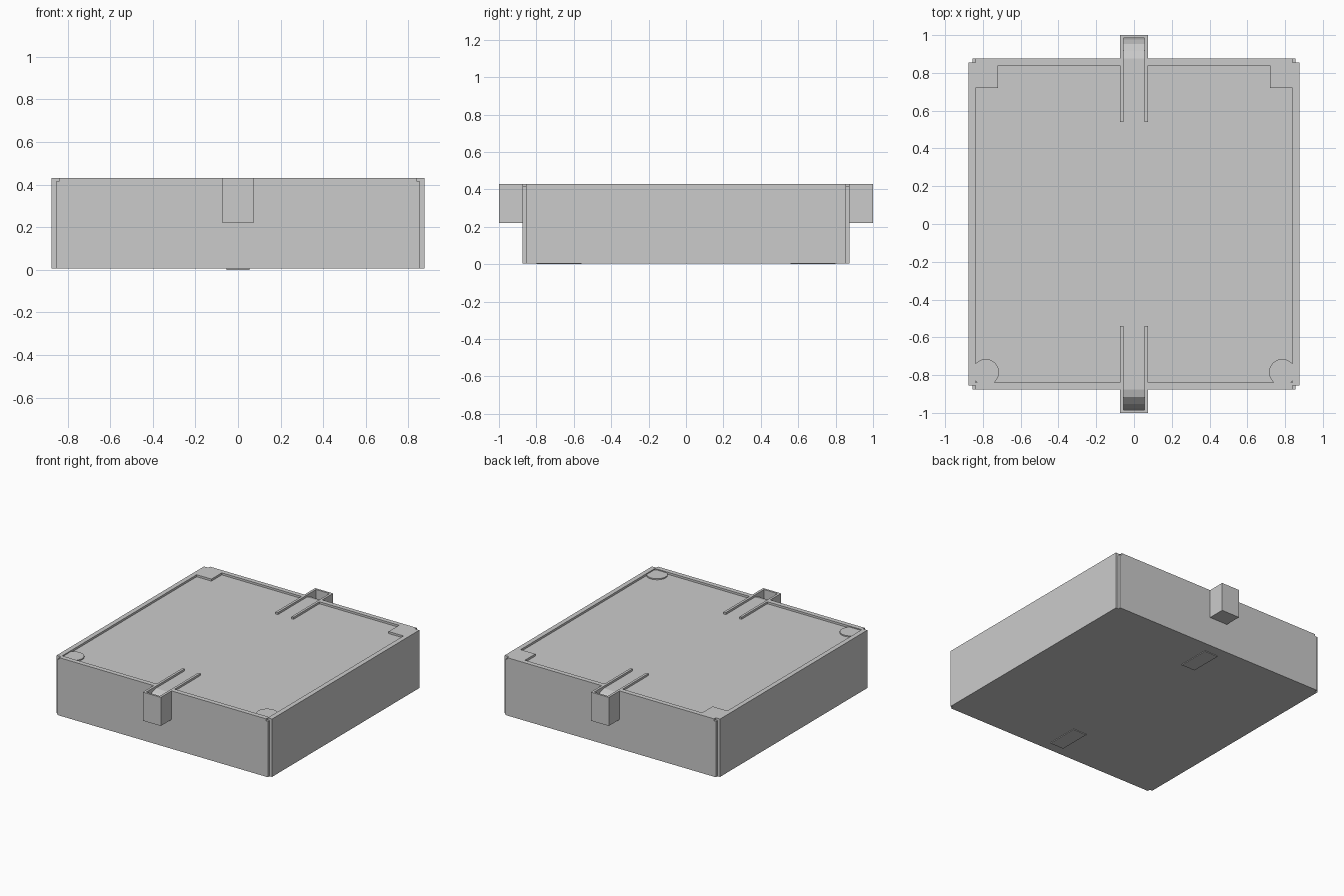
import bpy, bmesh, math

if "Cube" in bpy.data.objects:
    bpy.data.objects.remove(bpy.data.objects["Cube"])

TOP, DECK, BASE = 0.43, 0.415, 0.005   # rim height, recessed deck, underside
E, N, T = 0.875, 0.02, 0.015           # half width, corner notch, rim thickness


def prism(name, pts, vec):
    """Extrude a closed polygon along a vector."""
    bm = bmesh.new()
    face = bm.faces.new([bm.verts.new(p) for p in pts])
    ext = bmesh.ops.extrude_face_region(bm, geom=[face], use_keep_orig=True)
    moved = [g for g in ext["geom"] if isinstance(g, bmesh.types.BMVert)]
    bmesh.ops.translate(bm, verts=moved, vec=vec)
    bmesh.ops.recalc_face_normals(bm, faces=bm.faces)
    me = bpy.data.meshes.new(name)
    bm.to_mesh(me)
    bm.free()
    ob = bpy.data.objects.new(name, me)
    bpy.context.collection.objects.link(ob)
    return ob


def box(name, x, y, z):
    pts = [(x[0], y[0], z[0]), (x[1], y[0], z[0]), (x[1], y[1], z[0]), (x[0], y[1], z[0])]
    return prism(name, pts, (0, 0, z[1] - z[0]))


def span(s, a, b):
    return sorted((s * a, s * b))


# Solid body with a small square notch at each corner
outline = []
I = E - N
for sx, sy in ((1, 1), (-1, 1), (-1, -1), (1, -1)):
    corner = [(sx * E, sy * I), (sx * I, sy * I), (sx * I, sy * E)]
    outline += corner if sx * sy > 0 else corner[::-1]
prism("body", [(x, y, BASE) for x, y in outline], (0, 0, DECK - BASE))

W, C = 0.073, 0.055                    # outer and inner half width of a lug
for s in (1, -1):
    # Rim along the plain sides
    box("side_rim", span(s, I - T, E), (-I, I), (DECK, TOP))
    for m in (1, -1):
        # Rim along the lug sides, open between the rails
        box("end_rim", span(m, W, I - T), span(s, E - T - N, E), (DECK, TOP))
        # Deck rails that continue into the lug cheeks
        box("rail", span(m, C, W), span(s, 0.54, E), (DECK, TOP))
        box("lug_cheek", span(m, C, W), span(s, E, 1.0), (0.22, TOP))
    box("lug_end_wall", (-C, C), span(s, 0.985, 1.0), (0.22, TOP))

    # Curved chute inside the lug, sloping down and outward
    prof = [(E, 0.22), (0.985, 0.22)]
    for i in range(5):
        a = math.radians(90 * i / 4)
        prof.append((E + 0.11 * math.cos(a), 0.25 + 0.165 * math.sin(a)))
    prism("lug_chute", [(-C, s * y, z) for y, z in prof], (2 * C, 0, 0))

    # Shallow tab under the base
    box("base_tab", (-C, C), span(s, 0.56, 0.8), (0, BASE))

    # Square corner pads at the back, round pads at the front
    box("square_pad", span(s, 0.72, I - T), (0.72, E - T - N), (DECK, TOP))
    ring = [(s * 0.785 + 0.07 * math.cos(k * math.tau / 32),
             -0.785 + 0.07 * math.sin(k * math.tau / 32), DECK) for k in range(32)]
    prism("round_pad", ring, (0, 0, 0.008))
